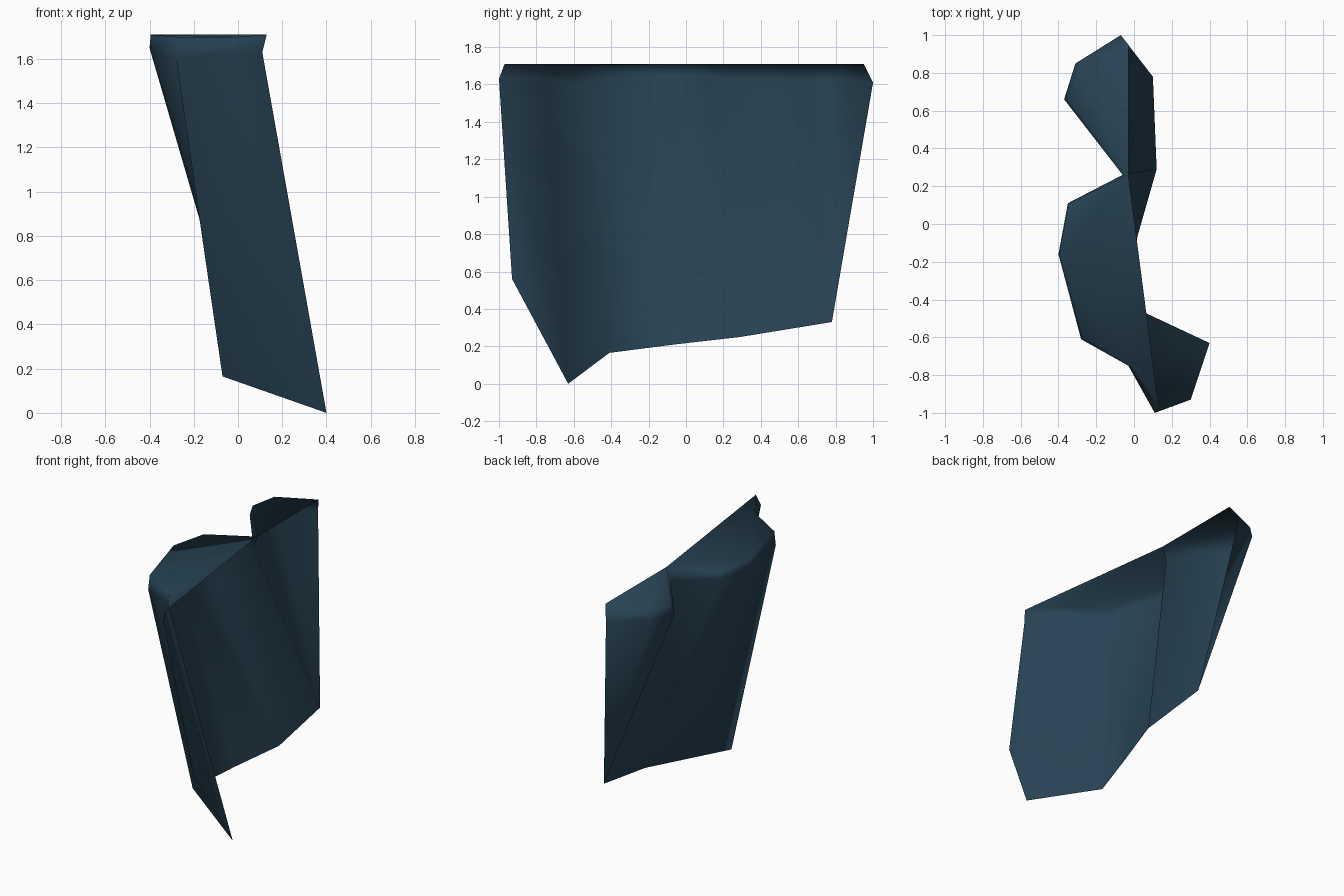
import bpy

if "Cube" in bpy.data.objects:
    bpy.data.objects.remove(bpy.data.objects["Cube"])

# One flat colour: dark slate blue cloth
mat = bpy.data.materials.new("slate_blue_cloth")
mat.diffuse_color = (0.021, 0.056, 0.088, 1)
mat.use_nodes = True
mat.node_tree.nodes["Principled BSDF"].inputs["Base Color"].default_value = mat.diffuse_color

# Top rim of the cloth, following the folds from front to back
rim = [(.13, -.97, 1.71), (-.01, -.76, 1.70), (-.275, -.60, 1.70), (-.395, -.16, 1.71),
       (-.345, .11, 1.70), (-.03, .26, 1.71), (-.35, .665, 1.69), (-.30, .84, 1.70),
       (-.03, .95, 1.71)]
# Rounded-over shoulder just under the rim
shoulder = [(.11, -1.0, 1.63), (-.03, -.75, 1.63), (-.28, -.61, 1.60), (-.40, -.16, 1.65),
            (-.35, .11, 1.65), (-.06, .26, 1.62), (-.37, .66, 1.62), (-.31, .85, 1.63),
            (-.07, 1.0, 1.61)]
# Ragged lower hem
hem = [(.30, -.93, .56), (.40, -.63, 0), (-.07, -.41, .165), (.02, -.06, .21),
       (.12, .29, .25), (.10, .78, .33)]

verts = rim + shoulder + hem
R, S, H = 0, len(rim), len(rim) + len(shoulder)
faces = []


def strip(upper, lower):
    """Skin two rows of indices; repeated indices collapse to triangles."""
    for i in range(len(upper) - 1):
        quad = [upper[i], upper[i + 1], lower[i + 1], lower[i]]
        face = list(dict.fromkeys(quad))
        if len(face) > 2:
            faces.append(face)


# Flat tops of the two folds
faces.append([0, 5, 4, 3, 2, 1])
faces.append([5, 8, 7, 6])
# Band from rim to shoulder
strip([R + i for i in range(9)], [S + i for i in range(9)])
# Hanging cloth from shoulder to hem, several folds gathering at the back corner
strip([S + i for i in (0, 1, 2, 3, 4, 5, 5, 6, 7, 8)],
      [H + i for i in (0, 1, 2, 3, 4, 4, 5, 5, 5, 5)])

mesh = bpy.data.meshes.new("draped_cloth")
mesh.from_pydata(verts, [], faces)
mesh.materials.append(mat)
mesh.polygons.foreach_set("use_smooth", [True] * len(mesh.polygons))
mesh.update()
cloth = bpy.data.objects.new("draped_cloth", mesh)
bpy.context.collection.objects.link(cloth)
